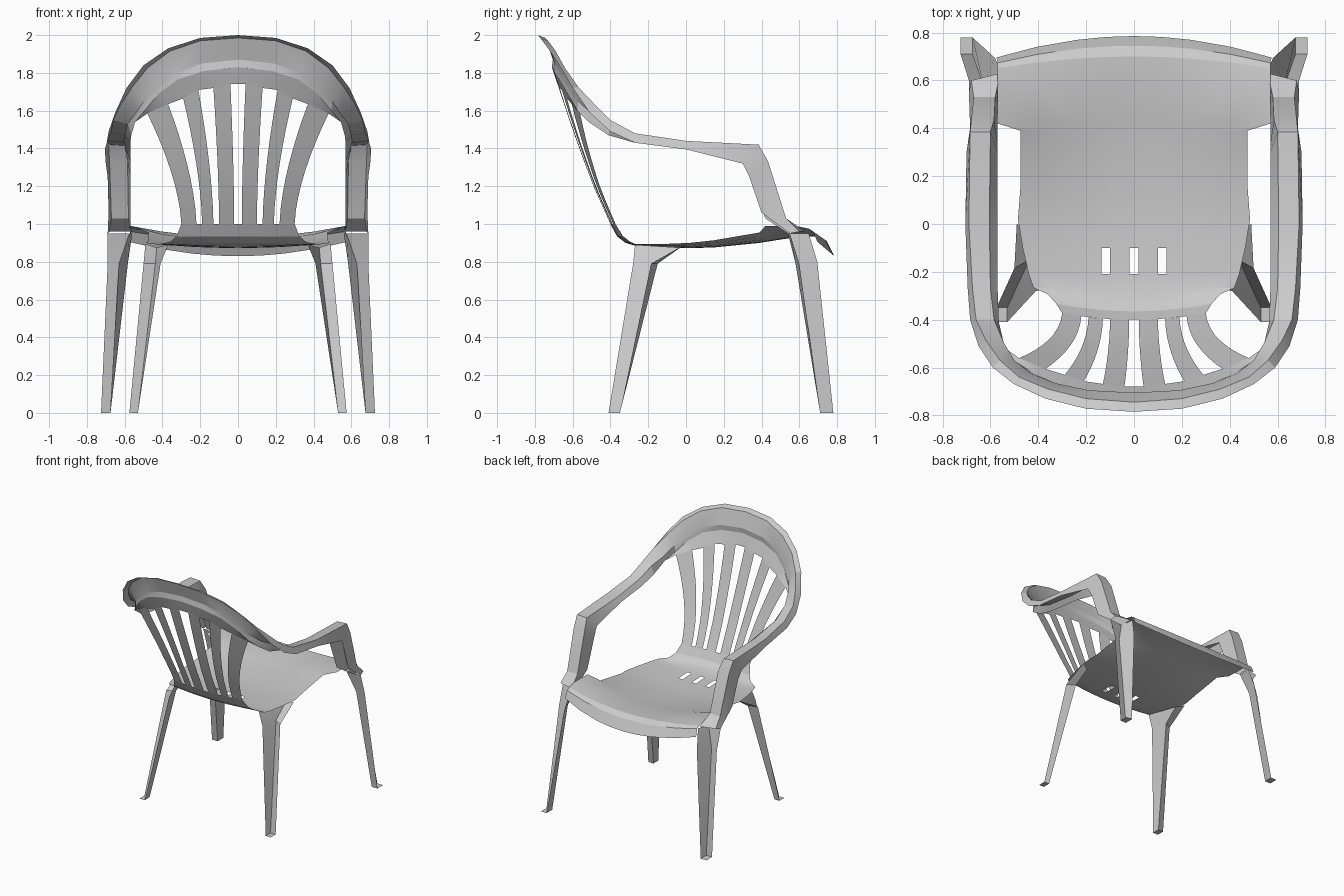
import bpy, bmesh, math


def loft(name, rows, skip=(), foot=None):
    """Skin a grid of points (right half), add an optional foot plate, mirror across x = 0."""
    bm = bmesh.new()
    grid = [[bm.verts.new(p) for p in row] for row in rows]
    for i in range(len(grid) - 1):
        for j in range(len(grid[0]) - 1):
            if (i, j) not in skip:
                bm.faces.new((grid[i][j], grid[i][j + 1], grid[i + 1][j + 1], grid[i + 1][j]))
    if foot:
        bm.faces.new(grid[-1] + [bm.verts.new(foot)])
    bmesh.ops.recalc_face_normals(bm, faces=bm.faces)
    mesh = bpy.data.meshes.new(name)
    bm.to_mesh(mesh)
    bm.free()
    ob = bpy.data.objects.new(name, mesh)
    bpy.context.collection.objects.link(ob)
    mod = ob.modifiers.new("mirror", 'MIRROR')
    mod.merge_threshold = 0.001
    bpy.ops.object.select_all(action='DESELECT')
    ob.select_set(True)
    bpy.context.view_layer.objects.active = ob
    bpy.ops.object.shade_smooth_by_angle(angle=math.radians(20))
    return ob


def interp(table, t):
    """Piecewise linear lookup in rows whose first value is the key."""
    for a, b in zip(table, table[1:]):
        if t <= b[0]:
            f = (t - a[0]) / (b[0] - a[0])
            return [p + (q - p) * f for p, q in zip(a, b)]
    return list(table[-1])


# Frame: back rim, armrest and arm support as one channel with four edge paths
outer_low = [(0, -.785, 2), (.2, -.772, 1.985), (.37, -.73, 1.93), (.5, -.67, 1.84),
             (.59, -.60, 1.72), (.65, -.51, 1.59), (.685, -.40, 1.49), (.695, -.27, 1.43),
             (.705, 0, 1.395), (.70, .30, 1.32), (.69, .335, 1.25), (.685, .40, 1.06),
             (.69, .55, .95)]
outer_top = [(0, -.745, 1.985), (.2, -.73, 1.97), (.36, -.69, 1.915), (.48, -.64, 1.825),
             (.56, -.57, 1.725), (.62, -.485, 1.635), (.66, -.40, 1.55), (.675, -.27, 1.48),
             (.69, 0, 1.44), (.685, .385, 1.42), (.68, .435, 1.33), (.67, .53, 1.03),
             (.68, .60, .96)]
inner_top = [(0, -.705, 1.87), (.19, -.695, 1.85), (.33, -.665, 1.80), (.43, -.625, 1.73),
             (.50, -.57, 1.65), (.545, -.495, 1.58), (.585, -.40, 1.53), (.60, -.27, 1.47),
             (.605, 0, 1.43), (.60, .385, 1.415), (.585, .435, 1.33), (.58, .53, 1.03),
             (.56, .63, .96)]
inner_low = [(0, -.71, 1.83), (.18, -.70, 1.81), (.32, -.67, 1.765), (.42, -.625, 1.69),
             (.495, -.575, 1.60), (.545, -.515, 1.54), (.565, -.41, 1.47), (.57, -.27, 1.43),
             (.57, 0, 1.40), (.57, .30, 1.33), (.57, .335, 1.25), (.57, .42, 1.03),
             (.57, .54, .95)]
loft("rim_and_arms", list(zip(outer_low, outer_top, inner_top, inner_low)))

# Legs: angle sections with the corner on the inside and a small foot plate outside
loft("front_leg", [
    [(.69, .55, .95), (.575, .54, .95), (.56, .65, .95)],
    [(.69, .60, .79), (.63, .58, .79), (.582, .695, .80)],
    [(.725, .71, 0), (.675, .71, 0), (.675, .78, 0)]], foot=(.725, .78, 0))
loft("rear_leg", [
    [(.37, -.27, .89), (.43, -.03, .875), (.49, 0, .895)],
    [(.41, -.28, .79), (.438, -.15, .79), (.50, -.185, .79)],
    [(.53, -.41, 0), (.53, -.35, 0), (.575, -.35, 0)]], foot=(.575, -.41, 0))

# Backrest surface: leaning profile, curved across the width
profile = [(1.0, -.40), (1.2, -.49), (1.4, -.565), (1.6, -.635), (1.74, -.68), (1.9, -.72)]


def on_back(x, z):
    return (x, interp(profile, z)[1] + .3 * x * x, z)


# Slat edges: x at the bottom, x at the top, z at the top
edges = [(.02, .04, 1.74), (.10, .13, 1.72), (.13, .21, 1.71),
         (.19, .29, 1.665), (.22, .37, 1.635), (.30, .48, 1.585)]


def edge_point(e, t):
    return on_back(e[0] + (e[1] - e[0]) * t ** 1.6, 1 + (e[2] - 1) * t)


for n in range(3):
    pair = edges[2 * n:2 * n + 2]
    loft("back_slats_%d" % (n + 1), [[edge_point(e, k / 8) for e in pair] for k in range(9)])

# Panel joining the slat tops to the step of the rim
tops = [on_back(0, 1.74)] + [on_back(e[1], e[2]) for e in edges]
tops.insert(6, [(a + b) / 2 for a, b in zip(tops[5], tops[6])])
arc = [interp(inner_low[:6], x) for x in (0, .05, .18, .25, .32, .42, .495, .545)]
loft("back_top_panel", [tops, arc])

# Seat rows: y, z at centre, half width, edge rise, bend in y
seat_rows = [(-.40, 1.0, .30, 0, .3), (-.365, .935, .325, 0, .3), (-.32, .90, .36, .005, .2),
             (-.27, .885, .42, .008, .02), (-.21, .88, .44, .013, 0), (-.10, .875, .465, .02, 0),
             (.02, .872, .485, .028, 0), (.15, .876, .475, .038, 0), (.39, .90, .475, .055, 0),
             (.42, .905, .57, .085, 0), (.58, .93, .57, .06, 0), (.70, .935, .57, .04, -.15),
             (.745, .91, .57, .05, -.22), (.785, .83, .575, .075, -.27)]


def seat_row(y, z, w, rise, bend):
    xs = [0, .018, .10, .135, .24, (.24 + w) / 2, w]
    return [(x, y + bend * x * x, z + rise * (x / w) ** 2) for x in xs]


loft("seat", [seat_row(*r) for r in seat_rows], skip={(4, 0), (4, 2)})
